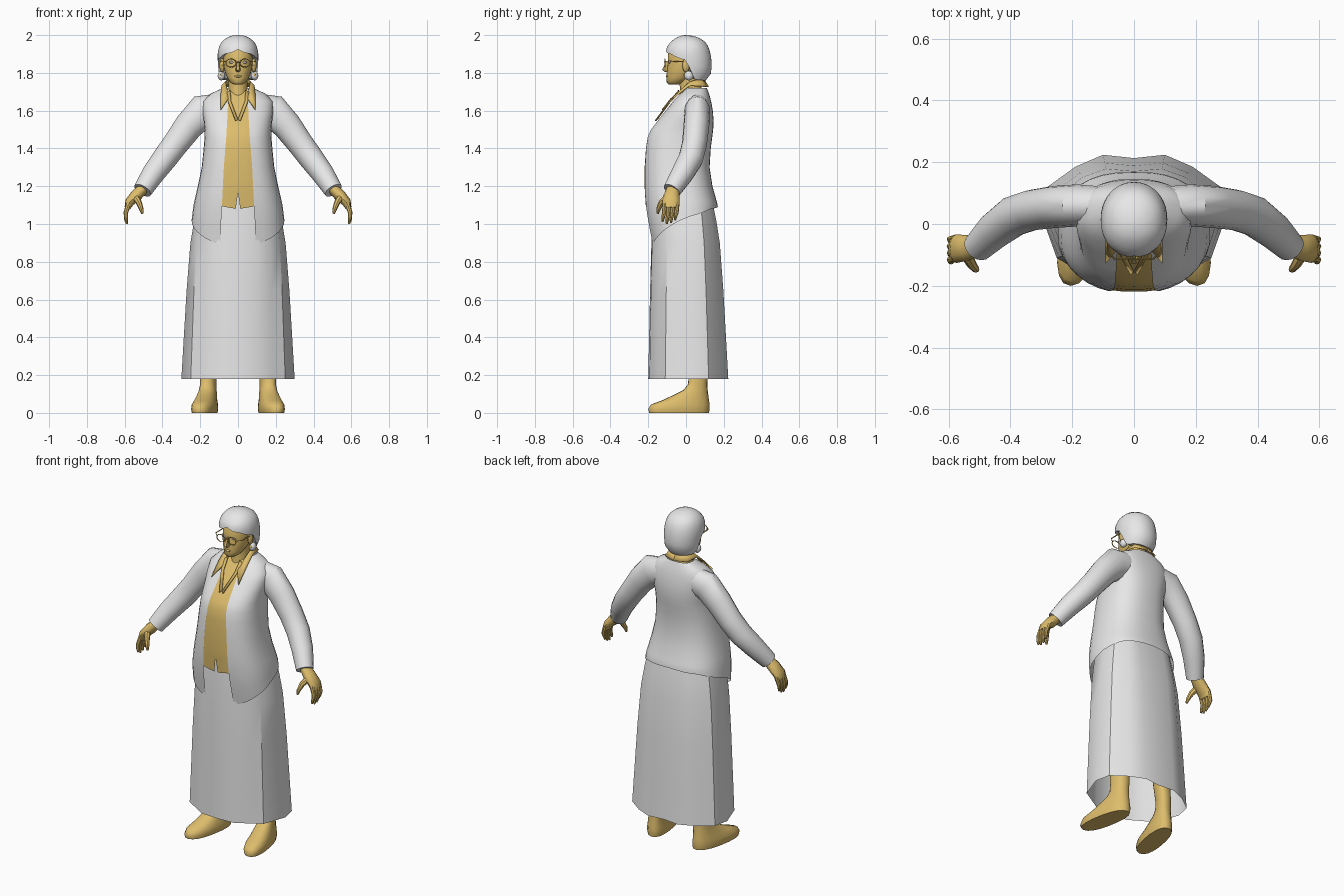
import bpy, bmesh, math
from mathutils import Vector

if "Cube" in bpy.data.objects:
    bpy.data.objects.remove(bpy.data.objects["Cube"])


def material(name, rgb):
    m = bpy.data.materials.new(name)
    m.diffuse_color = (*rgb, 1)
    m.use_nodes = True
    m.node_tree.nodes["Principled BSDF"].inputs["Base Color"].default_value = m.diffuse_color
    return m


WHITE = material("pale_grey", (0.8, 0.8, 0.8))
TAN = material("tan", (0.73, 0.51, 0.15))


def finish(ob, name, mat, mirror=False, angle=40):
    ob.name = name
    ob.data.materials.append(mat)
    bpy.ops.object.select_all(action='DESELECT')
    ob.select_set(True)
    bpy.context.view_layer.objects.active = ob
    bpy.ops.object.shade_smooth_by_angle(angle=math.radians(angle))
    if mirror:
        m = ob.modifiers.new("mirror", 'MIRROR')
        m.use_mirror_merge = False
    return ob


def grid(name, rows, mat, closed=True, caps=(), mirror=False, angle=40):
    """Skin a list of equally long point rows."""
    bm = bmesh.new()
    vs = [[bm.verts.new(p) for p in r] for r in rows]
    n = len(rows[0])
    for a, b in zip(vs, vs[1:]):
        for i in range(n if closed else n - 1):
            j = (i + 1) % n
            bm.faces.new((a[i], a[j], b[j], b[i]))
    for c in caps:
        bm.faces.new(vs[c])
    bmesh.ops.recalc_face_normals(bm, faces=bm.faces)
    me = bpy.data.meshes.new(name)
    bm.to_mesh(me)
    bm.free()
    ob = bpy.data.objects.new(name, me)
    bpy.context.collection.objects.link(ob)
    return finish(ob, name, mat, mirror, angle)


def sample(table, t):
    """Linear lookup in rows (key, values...), keys ascending."""
    if t <= table[0][0]:
        return table[0][1:]
    for a, b in zip(table, table[1:]):
        if t <= b[0]:
            f = (t - a[0]) / (b[0] - a[0])
            return [u + (v - u) * f for u, v in zip(a[1:], b[1:])]
    return table[-1][1:]


def oval(a, z, w, yf, yb, p=1.0):
    """Point on a rounded section; angle 0 is the front."""
    s, c = math.sin(a), math.cos(a)
    x = math.copysign(abs(s) ** p, s) * w
    y = (yf + yb) / 2 - math.copysign(abs(c) ** p, c) * (yb - yf) / 2
    return Vector((x, y, z))


def turn(n):
    return [2 * math.pi * i / n for i in range(n)]


def tube(name, pts, mat, sides=12, mirror=True):
    """Tube through (x, y, z, radius across, radius along y)."""
    rows = []
    for i, p in enumerate(pts):
        t = Vector(pts[min(i + 1, len(pts) - 1)][:3]) - Vector(pts[max(i - 1, 0)][:3])
        n = t.cross(Vector((0, 1, 0))).normalized() if abs(t.normalized().y) < .95 else Vector((1, 0, 0))
        b = n.cross(t).normalized()
        rows.append([Vector(p[:3]) + n * math.cos(a) * p[3] + b * math.sin(a) * p[4]
                     for a in turn(sides)])
    return grid(name, rows, mat, caps=(0, -1), mirror=mirror)


def ball(name, loc, scale, mat, mirror=True):
    bpy.ops.mesh.primitive_uv_sphere_add(segments=12, ring_count=8, radius=1)
    ob = bpy.context.object
    for v in ob.data.vertices:
        v.co = Vector(a * b for a, b in zip(v.co, scale)) + Vector(loc)
    return finish(ob, name, mat, mirror)


# torso section: z, half width, front y, back y, half opening of the jacket
TORSO = [(.88, .25, -.18, .17, .095), (1.0, .248, -.203, .172, .09), (1.1, .236, -.22, .168, .085),
         (1.2, .213, -.224, .14, .08), (1.3, .192, -.224, .125, .075), (1.4, .182, -.217, .131, .067),
         (1.46, .177, -.208, .139, .062), (1.5, .176, -.19, .144, .06), (1.55, .182, -.15, .146, .057),
         (1.6, .188, -.11, .142, .055), (1.65, .185, -.07, .133, .052), (1.69, .145, -.032, .122, .05),
         (1.72, .08, .0, .11, .05)]
HEM = [(0, .89), (.12, .92), (.35, .99), (.5, 1.04), (.75, 1.08), (1, 1.09)]
P = .8


def torso_point(f, z, extra=0.0, inset=0.0):
    """f in -1..1 spans the shirt front; otherwise see the jacket."""
    w, yf, yb, op = sample(TORSO, z)
    a = math.asin(min(1, ((op + extra) / w)) ** (1 / P))
    return a, (w, yf + inset, yb)


# jacket body, open at the front with pointed flaps
N = 32
rows = []
levels = [r[0] for r in TORSO[:2:-1]] + [1.14]
for lv in levels + [-.33, -.66, -1]:
    row = []
    for k in range(N + 1):
        f = k / N
        z = lv if lv > 0 else 1.14 + (sample(HEM, 1 - abs(2 * f - 1))[0] - 1.14) * -lv
        a0, (w, yf, yb) = torso_point(0, z)
        row.append(oval(a0 + (2 * math.pi - 2 * a0) * f, z, w, yf, yb, P))
    rows.append(row)
grid("jacket_body", rows, WHITE, closed=False, angle=50)

# shirt front with a notched hem
rows = []
for lv in [r[0] for r in TORSO[:2:-1]] + [1.18, 0]:
    row = []
    for u in (-1, -.6, -.3, -.06, 0, .06, .3, .6, 1):
        z = lv or (1.17 if u == 0 else 1.08 + .02 * abs(u))
        a0, (w, yf, yb) = torso_point(u, z, .025, .005)
        row.append(oval(a0 * u, z, w, yf, yb, P))
    rows.append(row)
grid("shirt_front", rows, TAN, closed=False)

# sleeves
tube("sleeve", [(.11, .06, 1.61, .08, .062), (.185, .06, 1.597, .09, .068), (.26, .055, 1.52, .077, .068),
                (.33, .045, 1.425, .069, .066), (.39, .025, 1.345, .066, .066),
                (.45, -.02, 1.265, .06, .06), (.505, -.075, 1.178, .05, .048)], WHITE, 16)

# hands
tube("palm", [(.49, -.065, 1.2, .028, .032), (.54, -.077, 1.15, .032, .042),
              (.575, -.08, 1.115, .025, .046), (.585, -.08, 1.085, .016, .042)], TAN)
for i, drop in enumerate((.02, .005, 0, .012)):
    y = -.046 - .022 * i
    tube("finger", [(.578, y, 1.11, .014, .012), (.594, y - .004, 1.06, .012, .011),
                    (.592, y - .01, 1.02 + drop, .01, .009), (.588, y - .012, 1.0 + drop, .005, .005)], TAN, 8)
tube("thumb", [(.545, -.095, 1.145, .02, .02), (.525, -.13, 1.115, .016, .016),
               (.512, -.146, 1.08, .012, .012), (.507, -.15, 1.055, .006, .006)], TAN, 8)

# long flared skirt, open at the hem
low = [(0, -.2), (.11, -.193), (.19, -.145), (.25, -.11), (.3, .03), (.28, .12), (.19, .185), (.1, .224), (0, .213)]
top = [(0, -.165), (.1, -.165), (.15, -.14), (.19, -.09), (.2, 0), (.19, .07), (.14, .115), (.08, .13), (0, .125)]
rows = []
for z, t in ((.18, 0), (.4, .13), (.65, .28), (.9, .48), (1.02, .68), (1.1, .85), (1.17, 1)):
    half = [(a[0] + (b[0] - a[0]) * t, a[1] + (b[1] - a[1]) * t, z) for a, b in zip(low, top)]
    rows.append(half + [(-x, y, z) for x, y, z in half[-2:0:-1]])
grid("skirt", rows, WHITE, angle=35)

# legs and shoes, toes turned outwards
rows = []
for z, cx, w, yf, yb in ((0, .16, .06, -.195, .122), (.02, .16, .064, -.2, .125), (.045, .16, .062, -.185, .125),
                         (.065, .16, .056, -.13, .122), (.095, .159, .05, -.065, .118), (.12, .158, .045, -.015, .115),
                         (.15, .158, .042, .01, .113), (.2, .158, .042, .015, .115), (.7, .13, .06, -.04, .1)):
    row = [oval(a, z, w, yf, yb, .85) for a in turn(18)]
    rows.append([(cx + p.x - (p.y - .06) * .17, p.y, z) for p in row])
grid("leg_and_shoe", rows, TAN, caps=(0, -1), mirror=True, angle=50)

# neck and head
neck = [(1.6, .06, -.06, .1), (1.7, .052, -.03, .085), (1.8, .05, -.04, .07)]
grid("neck", [[oval(a, *r) for a in turn(16)] for r in neck], TAN, caps=(0, -1))
head = [(1.738, .022, -.09, -.04), (1.75, .042, -.102, .0), (1.775, .058, -.102, .04), (1.8, .068, -.102, .07),
        (1.83, .076, -.1, .085), (1.86, .079, -.096, .1), (1.9, .08, -.096, .1), (1.95, .068, -.07, .085)]
grid("head", [[oval(a, *r) for a in turn(20)] for r in head], TAN, caps=(0, -1), angle=60)

# face details
grid("nose", [[(-.006, -.095, 1.862), (.006, -.095, 1.862), (.004, -.104, 1.862), (-.004, -.104, 1.862)],
              [(-.016, -.09, 1.812), (.016, -.09, 1.812), (.008, -.127, 1.815), (-.008, -.127, 1.815)],
              [(-.01, -.09, 1.804), (.01, -.09, 1.804), (.005, -.112, 1.805), (-.005, -.112, 1.805)]],
     TAN, caps=(0, -1), angle=60)
ball("lips", (0, -.101, 1.782), (.021, .006, .006), TAN, False)
ball("eye", (.034, -.087, 1.856), (.014, .007, .006), WHITE)
ball("ear", (.084, .0, 1.84), (.014, .02, .037), TAN)
ball("earring", (.088, -.005, 1.79), (.007, .007, .009), TAN)

# spectacles
bpy.ops.mesh.primitive_torus_add(major_radius=.027, minor_radius=.0028, major_segments=20, minor_segments=6)
rim = bpy.context.object
for v in rim.data.vertices:
    v.co = Vector((v.co.x + .037, v.co.z - .112, v.co.y * .8 + 1.852))
finish(rim, "spectacle_rim", TAN, True)
tube("spectacle_arm", [(.062, -.112, 1.86, .003, .003), (.088, -.09, 1.862, .003, .003),
                       (.09, 0, 1.86, .003, .003)], TAN, 6)
tube("spectacle_bridge", [(-.011, -.114, 1.858, .003, .003), (.011, -.114, 1.858, .003, .003)], TAN, 6, False)

# hair cap with a parted hairline, tucked in at its lower edge
HAIR = [(1.755, .083, -.07, .1), (1.78, .1, -.085, .128), (1.82, .104, -.1, .136), (1.87, .108, -.105, .135),
        (1.91, .107, -.108, .128), (1.94, .1, -.1, .118), (1.965, .086, -.08, .1), (1.985, .062, -.055, .072),
        (1.996, .035, -.03, .04), (2.0, .01, -.005, .015)]
LINE = [(0, 1.925), (15, 1.908), (40, 1.9), (60, 1.882), (82, 1.868), (92, 1.82), (102, 1.765), (180, 1.757)]
rows = [[] for _ in range(12)]
for a in turn(40):
    zl = sample(LINE, math.degrees(min(a, 2 * math.pi - a)))[0]
    for j in range(11):
        z = 2 - (2 - zl) * (j / 10) ** 1.6
        rows[j].append(oval(a, z, *sample(HAIR, z), .95))
    edge = rows[10][-1]
    rows[11].append(Vector((edge.x * .65, (edge.y - .01) * .65 + .01, zl + .008)))
grid("hair", rows, WHITE, caps=(0,), angle=55)
ball("hair_curl", (.088, .015, 1.785), (.02, .025, .025), WHITE)

# collar with long points, and the neckline edge below it
inner = [(0, .095, 1.768), (.055, .075, 1.768), (.068, .02, 1.755), (.055, -.04, 1.7), (.052, -.082, 1.665)]
outer = [(0, .122, 1.728), (.075, .098, 1.73), (.088, .02, 1.735), (.092, -.05, 1.685), (.092, -.128, 1.607)]
collar = grid("collar", [inner, outer], TAN, closed=False, mirror=True)
edge = grid("neckline_edge", [[(.04, -.04, 1.71), (.036, -.085, 1.65), (.0, -.155, 1.555)],
                              [(.058, -.045, 1.7), (.052, -.09, 1.65), (.012, -.165, 1.548)]],
            TAN, closed=False, mirror=True)
for ob in (collar, edge):
    ob.modifiers.new("thickness", 'SOLIDIFY').thickness = .006
